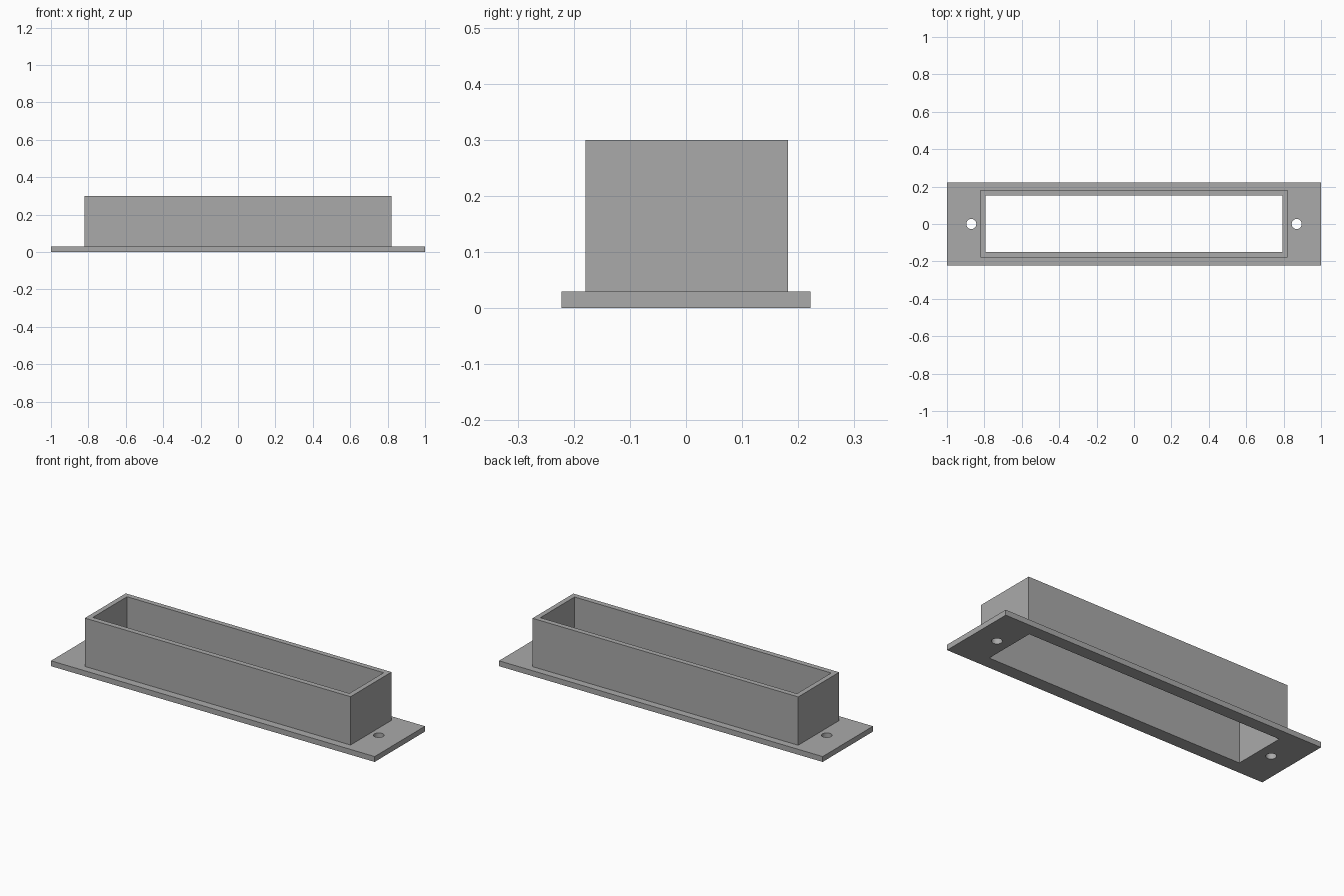
import bpy

default_cube = bpy.data.objects.get("Cube")
if default_cube:
    bpy.data.objects.remove(default_cube, do_unlink=True)

grey = bpy.data.materials.new("mid grey")
grey.use_nodes = True
colour = (0.4, 0.4, 0.4, 1)
grey.diffuse_color = colour
grey.node_tree.nodes["Principled BSDF"].inputs["Base Color"].default_value = colour


def block(name, x, y, z):
    """Box spanning the given (low, high) ranges."""
    spans = (x, y, z)
    bpy.ops.mesh.primitive_cube_add(size=1, location=[(a + b) / 2 for a, b in spans])
    obj = bpy.context.object
    obj.name = name
    obj.scale = [b - a for a, b in spans]
    bpy.ops.object.transform_apply(location=True, rotation=False, scale=True)
    obj.data.materials.append(grey)
    return obj


def combine(target, tool, operation):
    """Apply a boolean to the target and discard the tool."""
    mod = target.modifiers.new(operation, "BOOLEAN")
    mod.object = tool
    mod.operation = operation
    mod.solver = "EXACT"
    bpy.context.view_layer.objects.active = target
    bpy.ops.object.modifier_apply(modifier=mod.name)
    bpy.data.objects.remove(tool, do_unlink=True)


# Flange plate with the upright rectangular sleeve
frame = block("flanged_sleeve", (-1, 1), (-0.222, 0.222), (0, 0.03))
sleeve = block("sleeve", (-0.821, 0.821), (-0.179, 0.182), (0.01, 0.3))
combine(frame, sleeve, "UNION")

# Opening right through the sleeve and plate
opening = block("opening_cutter", (-0.793, 0.793), (-0.149, 0.153), (-0.1, 0.4))
combine(frame, opening, "DIFFERENCE")

# Screw hole at each end of the flange
for x in (-0.87, 0.87):
    bpy.ops.mesh.primitive_cylinder_add(vertices=24, radius=0.027, depth=0.2,
                                        location=(x, 0, 0))
    hole = bpy.context.object
    hole.data.materials.append(grey)
    combine(frame, hole, "DIFFERENCE")

# Smooth hole walls, crisp edges elsewhere
frame.select_set(True)
bpy.context.view_layer.objects.active = frame
bpy.ops.object.shade_smooth_by_angle()
